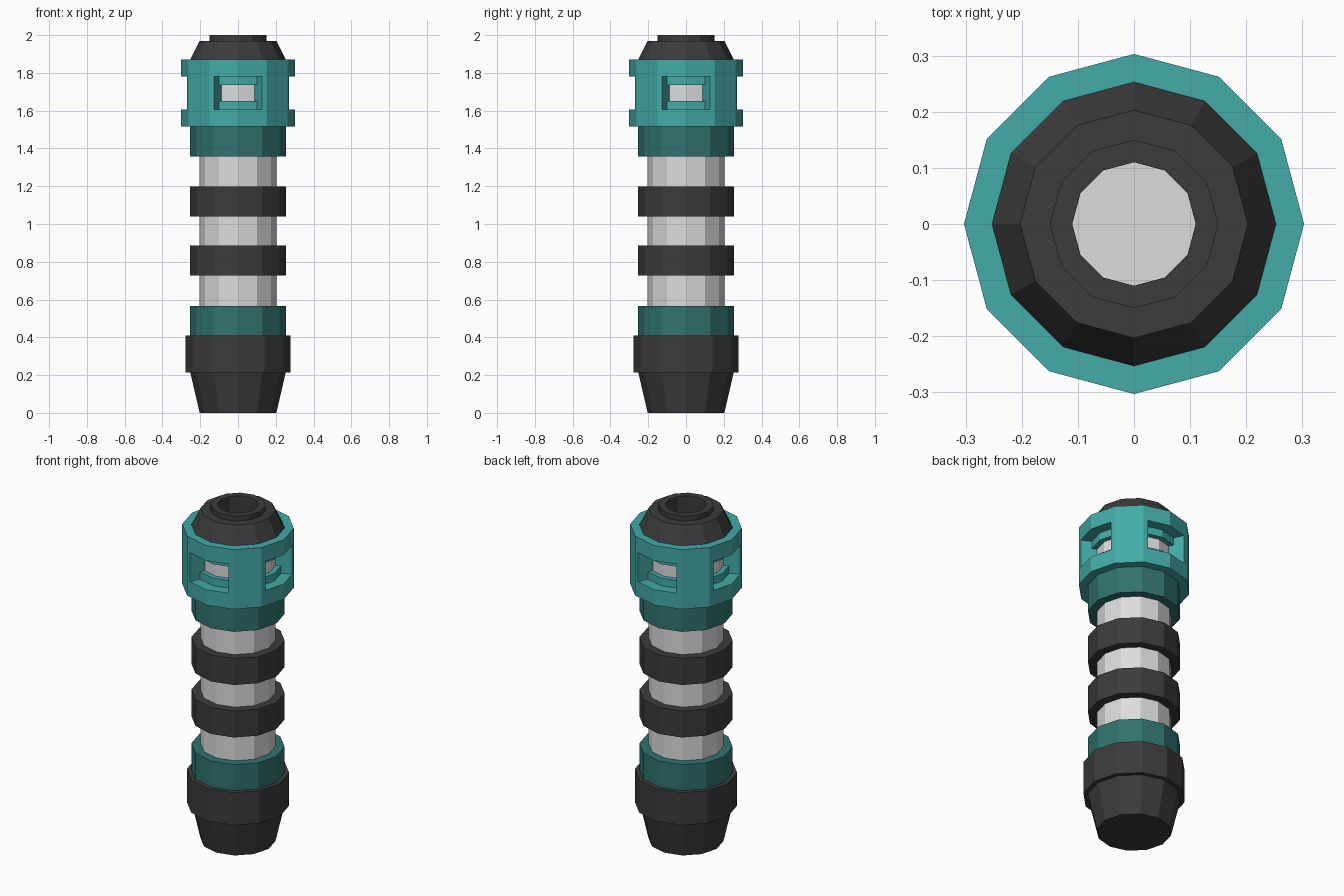
import bpy, bmesh, math

if "Cube" in bpy.data.objects:
    bpy.data.objects.remove(bpy.data.objects["Cube"])

SIDES = 12


def material(name, rgb):
    m = bpy.data.materials.new(name)
    m.diffuse_color = (*rgb, 1)
    m.use_nodes = True
    m.node_tree.nodes["Principled BSDF"].inputs["Base Color"].default_value = m.diffuse_color
    return m


BLACK = material("black rubber", (0.045, 0.045, 0.045))
GREY = material("light metal", (0.72, 0.72, 0.72))
TEAL = material("bright teal", (0.056, 0.41, 0.39))
DARK = material("dark teal", (0.03, 0.17, 0.16))


def finish(name, bm, mats):
    bmesh.ops.remove_doubles(bm, verts=bm.verts, dist=1e-5)
    bmesh.ops.recalc_face_normals(bm, faces=bm.faces)
    me = bpy.data.meshes.new(name)
    bm.to_mesh(me)
    bm.free()
    for m in mats:
        me.materials.append(m)
    ob = bpy.data.objects.new(name, me)
    bpy.context.collection.objects.link(ob)
    return ob


def lathe(name, profile, mat, hollow=False):
    """Twelve-sided turning of (radius, z) points; hollow closes the profile into a tube."""
    bm = bmesh.new()
    rings = [[bm.verts.new((r * math.cos(math.tau * i / SIDES),
                            r * math.sin(math.tau * i / SIDES), z))
              for i in range(SIDES)] for r, z in profile]
    pairs = list(zip(rings, rings[1:]))
    if hollow:
        pairs.append((rings[-1], rings[0]))
    else:
        bm.faces.new(rings[0])
        bm.faces.new(rings[-1])
    for a, b in pairs:
        for i in range(SIDES):
            j = (i + 1) % SIDES
            bm.faces.new((a[i], a[j], b[j], b[i]))
    return finish(name, bm, [mat])


def band(name, r, z0, z1, mat):
    return lathe(name, [(r, z0), (r, z1)], mat)


# Handle: base, collars, grip rings and metal core
lathe("base_cap", [(0.203, 0), (0.253, 0.215)], BLACK)
band("base_band", 0.278, 0.215, 0.41, BLACK)
band("lower_collar", 0.253, 0.41, 0.565, DARK)
band("core_tube", 0.203, 0.565, 1.87, GREY)
for n, z in enumerate((0.727, 1.04)):
    band(f"grip_ring_{n + 1}", 0.253, z, z + 0.158, BLACK)
band("upper_collar", 0.253, 1.357, 1.515, DARK)

# Top: sloped cap with raised lip and open bore
lathe("top_cap", [(0.253, 1.87), (0.203, 1.97), (0.15, 1.97), (0.15, 2.0),
                  (0.11, 2.0), (0.11, 1.86), (0.2, 1.86)], BLACK, hollow=True)

# Head: twelve-sided housing with four stepped windows
EDGE = 25.27                                   # half-angle of each window
angles = [q * 90 + a for q in range(4) for a in (0, EDGE, 30, 60, 90 - EDGE)]
levels = [1.515, 1.607, 1.652, 1.735, 1.78, 1.87]
OUTER, LEDGE, OPENING = 0.303, 0.24, 0.21
N = len(angles)


def cell_radius(i, k):
    if i % 5 in (0, 4) and 1 <= k <= 3:
        return OPENING if k == 2 else LEDGE
    return OUTER


bm = bmesh.new()


def point(r, i, z):
    a = angles[i % N]
    flat = r * math.cos(math.pi / SIDES) / math.cos(math.radians(a % 30 - 15))
    return bm.verts.new((flat * math.cos(math.radians(a)),
                         flat * math.sin(math.radians(a)), z))


for i in range(N):
    for k in range(len(levels) - 1):
        r, z0, z1 = cell_radius(i, k), levels[k], levels[k + 1]
        f = bm.faces.new((point(r, i, z0), point(r, i + 1, z0),
                          point(r, i + 1, z1), point(r, i, z1)))
        f.material_index = 1 if r == OPENING else 0
        side = cell_radius((i + 1) % N, k)
        if side != r:                          # window jambs
            # split at the ledge so edges match up
            bm.faces.new((point(r, i + 1, z0), point(side, i + 1, z0),
                          point(side, i + 1, z1), point(r, i + 1, z1)))
        if k < len(levels) - 2:
            up = cell_radius(i, k + 1)
            if up != r:                        # sills and lintels
                bm.faces.new((point(r, i, z1), point(r, i + 1, z1),
                              point(up, i + 1, z1), point(up, i, z1)))
for z in (levels[0], levels[-1]):
    bm.faces.new([point(OUTER, i, z) for i in range(N)])
finish("window_housing", bm, [TEAL, GREY])

# The housing's top face would close the bore, so lower the core view into it
bore = band("bore_floor", 0.112, 1.865, 1.874, GREY)
